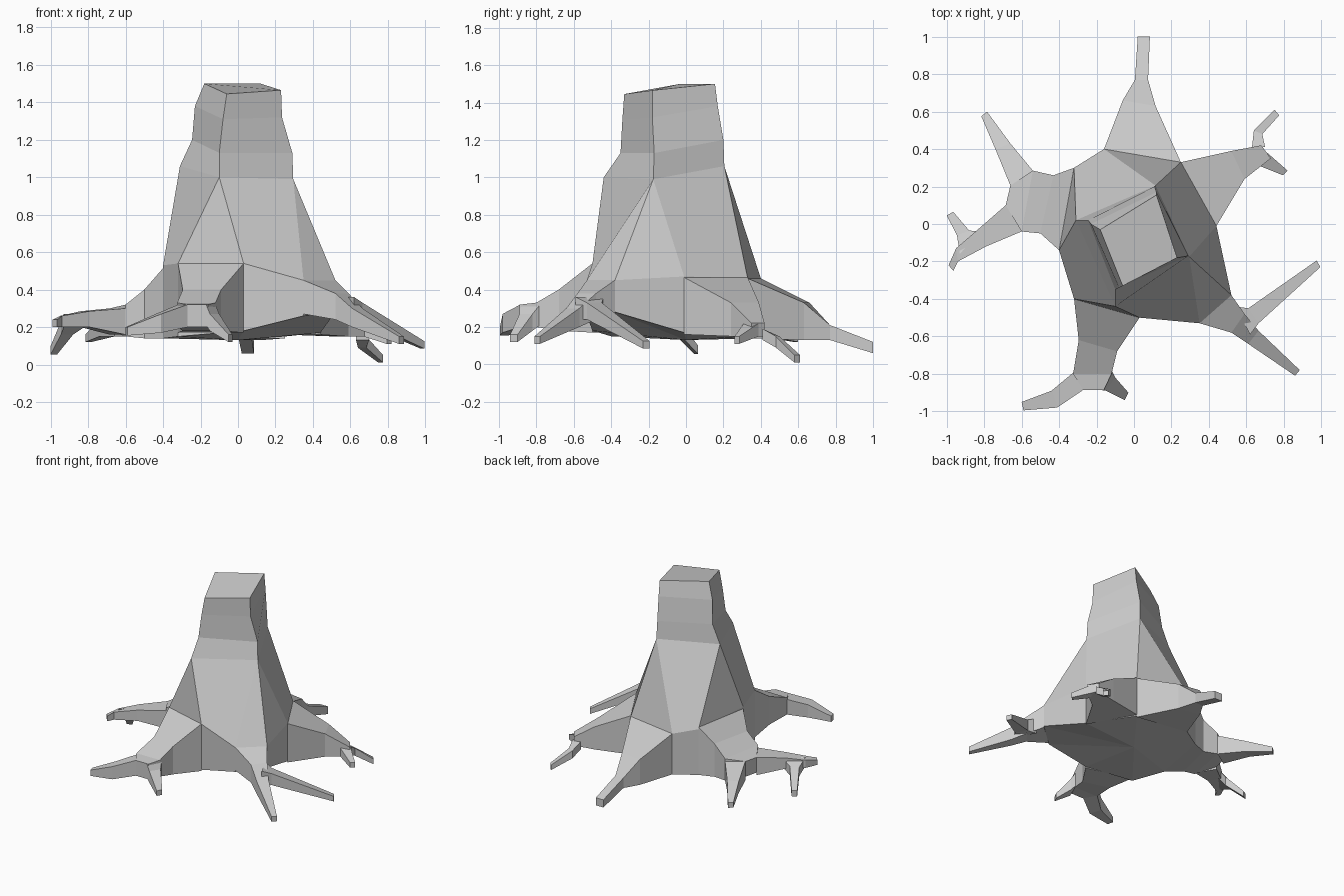
import bpy
import bmesh
from mathutils import Vector

default_cube = bpy.data.objects.get("Cube")
if default_cube:
    bpy.data.objects.remove(default_cube, do_unlink=True)

# One plain grey for the whole stump
grey = bpy.data.materials.new("bark_grey")
grey.use_nodes = True
colour = (0.6, 0.6, 0.6, 1)
grey.diffuse_color = colour
grey.node_tree.nodes["Principled BSDF"].inputs["Base Color"].default_value = colour


def finish(name, bm):
    """Turn a bmesh into a flat-shaded grey object."""
    bmesh.ops.recalc_face_normals(bm, faces=bm.faces)
    mesh = bpy.data.meshes.new(name)
    bm.to_mesh(mesh)
    bm.free()
    mesh.materials.append(grey)
    obj = bpy.data.objects.new(name, mesh)
    bpy.context.collection.objects.link(obj)
    return obj


def add_ring(bm, points):
    return [bm.verts.new(p) for p in points]


def bridge(bm, lower, upper):
    """Join two rings of equal length with quads."""
    count = len(lower)
    for i in range(count):
        j = (i + 1) % count
        bm.faces.new((lower[i], lower[j], upper[j], upper[i]))


def section(left, right, top, bottom):
    """Upright four-sided cross-section between two plan points."""
    return [(*left, bottom), (*right, bottom), (*right, top), (*left, top)]


def root(name, *sections):
    """Loft a root through its cross-sections and close both ends."""
    bm = bmesh.new()
    rings = [add_ring(bm, section(*s)) for s in sections]
    for near, far in zip(rings, rings[1:]):
        bridge(bm, near, far)
    bm.faces.new(rings[0])
    bm.faces.new(rings[-1])
    return finish(name, bm)


# Trunk: four-cornered rings from the cut top down to the flare
trunk_rings = [
    [(.23, -.18, 1.465), (.12, .155, 1.5), (-.18, -.03, 1.5), (-.06, -.33, 1.445)],
    [(.235, -.18, 1.32), (.12, .17, 1.38), (-.23, 0, 1.38), (-.08, -.34, 1.31)],
    [(.29, -.17, 1.13), (.11, .2, 1.2), (-.245, .02, 1.2), (-.1, -.35, 1.13)],
    [(.295, -.175, .99), (.115, .205, 1.06), (-.31, .02, 1.06), (-.1, -.44, 1)],
]
# Flare: plan point, upper height and lower height around the base
flare = [
    ((.44, -.01), .47, .17), ((.25, .33), .46, .15), ((-.16, .4), .46, .14),
    ((-.32, .3), .5, .14), ((-.4, -.14), .53, .14), ((-.32, -.4), .54, .15),
    ((.03, -.5), .54, .18), ((.35, -.53), .45, .26), ((.52, -.38), .45, .28),
]

bm = bmesh.new()
rings = [add_ring(bm, ring) for ring in trunk_rings]
for upper, lower in zip(rings, rings[1:]):
    bridge(bm, lower, upper)
bm.faces.new(rings[0])
shoulder = add_ring(bm, [(*p, top) for p, top, low in flare])
foot = add_ring(bm, [(*p, low) for p, top, low in flare])
bridge(bm, foot, shoulder)

# Each flare point hangs from its nearest trunk corner
corner = [min(rings[-1], key=lambda c: (c.co.xy - v.co.xy).length) for v in shoulder]
centre = bm.verts.new(Vector((0, 0, .13)))
for i in range(len(flare)):
    j = (i + 1) % len(flare)
    face = [shoulder[i], shoulder[j], corner[j]]
    if corner[i] != corner[j]:
        face.append(corner[i])
    bm.faces.new(face)
    bm.faces.new((foot[j], foot[i], centre))
finish("trunk", bm)

# Back root
root("back_root",
     ((-.16, .4), (.25, .33), .46, .14),
     ((-.06, .66), (.115, .63), .33, .13),
     ((.005, .77), (.075, .77), .21, .13),
     ((.02, 1), (.085, 1), .12, .06))

# Back left root with a hooked fork and a short fork
root("back_left_root",
     ((.25, .33), (.44, -.01), .465, .16),
     ((.52, .39), (.59, .24), .33, .15),
     ((.68, .42), (.73, .35), .22, .15))
root("back_left_hook",
     ((.63, .41), (.7, .41), .19, .13),
     ((.64, .5), (.685, .48), .15, .09),
     ((.75, .61), (.775, .58), .05, .01))
root("back_left_twig",
     ((.7, .39), (.67, .31), .22, .15),
     ((.82, .285), (.795, .26), .15, .11))

# Front left root with two long forks
root("front_left_root",
     ((.52, -.38), (.35, -.53), .45, .27),
     ((.59, -.48), (.52, -.58), .38, .24),
     ((.665, -.57), (.61, -.64), .3, .2),
     ((.885, -.78), (.86, -.81), .15, .11))
root("front_left_fork",
     ((.54, -.44), (.62, -.59), .36, .24),
     ((.61, -.45), (.665, -.53), .33, .24),
     ((.975, -.195), (.995, -.23), .125, .085))

# Front root with a long fork and a short fork
root("front_root",
     ((-.32, -.4), (.03, -.5), .54, .17),
     ((-.295, -.62), (-.09, -.68), .4, .18),
     ((-.325, -.8), (-.12, -.8), .33, .2),
     ((-.27, -.885), (-.16, -.885), .32, .2))
root("front_long_fork",
     ((-.27, -.885), (-.32, -.79), .32, .2),
     ((-.41, -.98), (-.44, -.89), .27, .17),
     ((-.59, -.995), (-.6, -.95), .2, .155))
root("front_short_fork",
     ((-.12, -.78), (-.17, -.89), .32, .21),
     ((-.1, -.82), (-.15, -.89), .27, .18),
     ((-.03, -.9), (-.05, -.94), .16, .12))

# Right root with a rear fork and a split outer fork
root("right_root",
     ((-.4, -.14), (-.32, .3), .515, .14),
     ((-.5, -.05), (-.43, .26), .4, .14),
     ((-.6, -.04), (-.54, .285), .32, .15),
     ((-.685, .1), (-.66, .205), .3, .18))
root("right_rear_fork",
     ((-.66, .205), (-.54, .285), .3, .15),
     ((-.74, .4), (-.66, .43), .24, .15),
     ((-.815, .575), (-.785, .6), .16, .12))
root("right_outer_fork",
     ((-.6, -.04), (-.685, .1), .3, .16),
     ((-.79, -.12), (-.84, -.035), .285, .2),
     ((-.94, -.2), (-.95, -.13), .26, .2),
     ((-.965, -.25), (-.99, -.22), .24, .2))
root("right_outer_twig",
     ((-.93, -.16), (-.82, -.04), .27, .2),
     ((-.945, -.06), (-.88, -.035), .23, .16),
     ((-1, .045), (-.965, .065), .1, .055))
